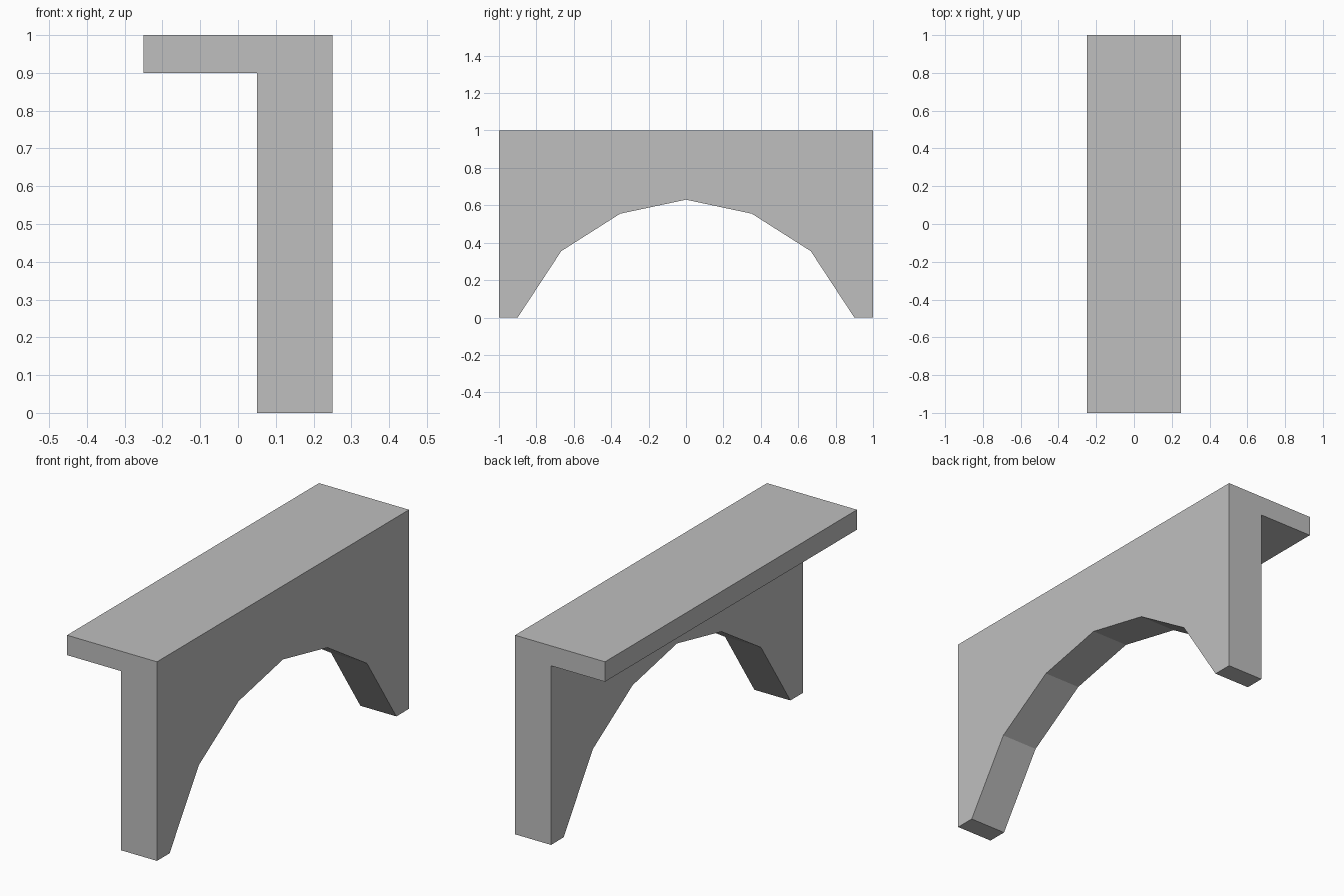
import bpy
import bmesh
from mathutils import Vector

default_cube = bpy.data.objects.get("Cube")
if default_cube:
    bpy.data.objects.remove(default_cube, do_unlink=True)

# Plain grey stone
stone = bpy.data.materials.new("grey_stone")
stone.use_nodes = True
grey = (0.52, 0.52, 0.52, 1.0)
stone.diffuse_color = grey
stone.node_tree.nodes["Principled BSDF"].inputs["Base Color"].default_value = grey

INNER_X, WALL_DEPTH, SHELF_DEPTH = 0.05, 0.20, 0.30
SHELF_Z, TOP_Z = 0.90, 1.00

# Underside outline (y, z): one half, mirrored about the crown
half = [(1.0, 0.0), (0.9, 0.0), (0.667, 0.355), (0.352, 0.555)]
outline = [(-y, z) for y, z in half] + [(0.0, 0.63)] + half[::-1]

bm = bmesh.new()


def extrude(faces, offset, keep):
    """Extrude faces along x, optionally leaving the starting cap."""
    result = bmesh.ops.extrude_face_region(bm, geom=faces, use_keep_orig=keep)
    moved = [g for g in result["geom"] if isinstance(g, bmesh.types.BMVert)]
    bmesh.ops.translate(bm, verts=moved, vec=Vector((offset, 0, 0)))


# Inner face of the wall, in columns with a band for the shelf
columns = [[bm.verts.new((INNER_X, y, h)) for h in (z, SHELF_Z, TOP_Z)]
           for y, z in outline]
wall_faces, band_faces = [], []
for a, b in zip(columns, columns[1:]):
    wall_faces.append(bm.faces.new((a[0], b[0], b[1], a[1])))
    band_faces.append(bm.faces.new((a[1], b[1], b[2], a[2])))

# Arched wall, then the shelf projecting from its top band
extrude(wall_faces + band_faces, WALL_DEPTH, True)
extrude(band_faces, -SHELF_DEPTH, False)

# Merge coplanar faces into clean flat panels
bmesh.ops.recalc_face_normals(bm, faces=bm.faces)
bmesh.ops.dissolve_limit(bm, angle_limit=0.01, verts=bm.verts, edges=bm.edges)
bmesh.ops.recalc_face_normals(bm, faces=bm.faces)

mesh = bpy.data.meshes.new("arched_ledge")
bm.to_mesh(mesh)
bm.free()
mesh.materials.append(stone)
ledge = bpy.data.objects.new("arched_ledge", mesh)
bpy.context.collection.objects.link(ledge)
